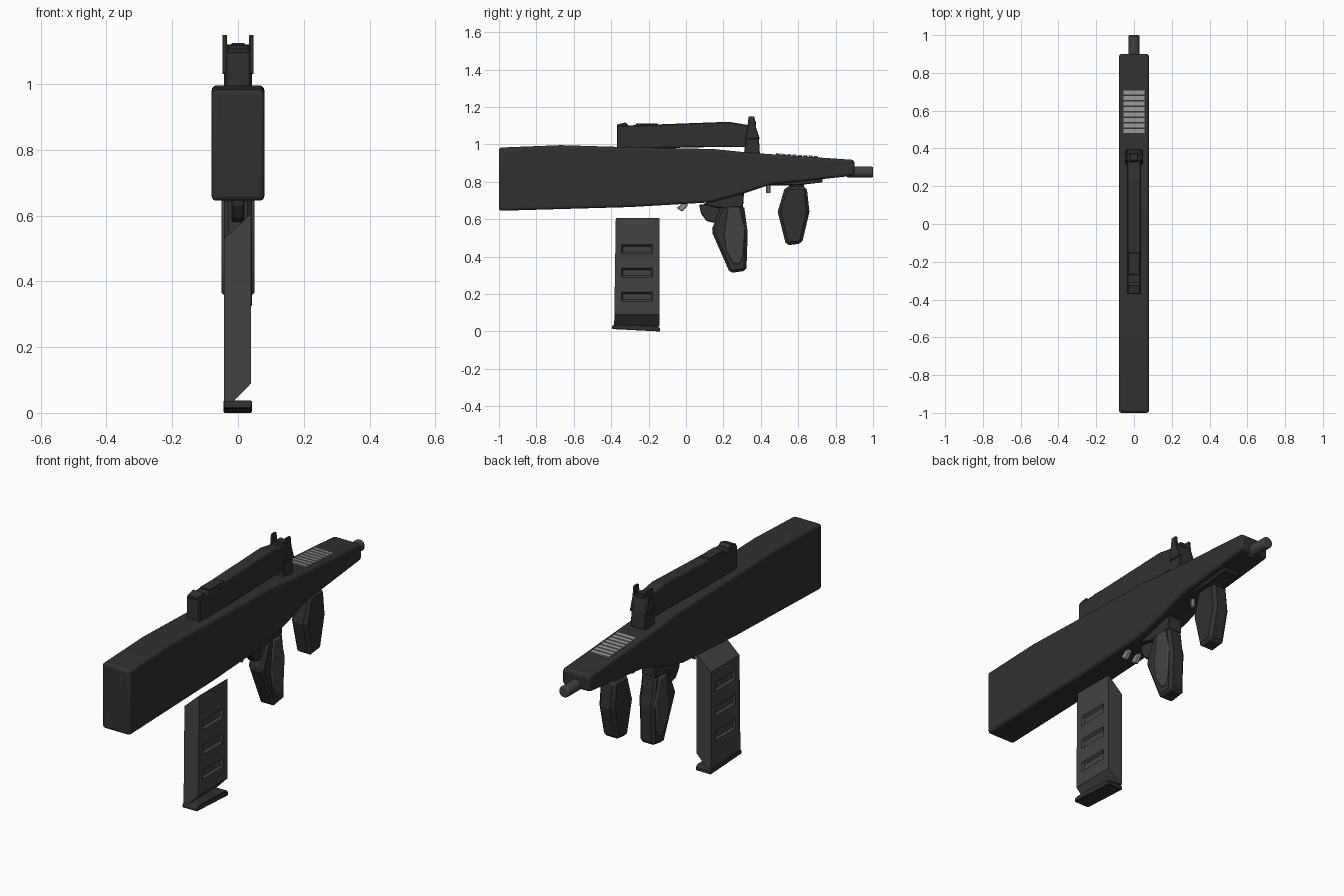
import bpy, bmesh, math
from mathutils import Vector, Matrix

if "Cube" in bpy.data.objects:
    bpy.data.objects.remove(bpy.data.objects["Cube"])


def material(name, v):
    m = bpy.data.materials.new(name)
    m.diffuse_color = (v, v, v, 1)
    m.use_nodes = True
    m.node_tree.nodes["Principled BSDF"].inputs["Base Color"].default_value = m.diffuse_color
    return m


BLACK = material("black", 0.03)
DARK = material("dark_grey", 0.055)
GREY = material("light_grey", 0.3)


def finish(name, bm, mat, bevel=0.0, segs=1):
    bmesh.ops.recalc_face_normals(bm, faces=bm.faces)
    me = bpy.data.meshes.new(name)
    bm.to_mesh(me)
    bm.free()
    ob = bpy.data.objects.new(name, me)
    bpy.context.collection.objects.link(ob)
    me.materials.append(mat)
    if bevel:
        b = ob.modifiers.new("bevel", "BEVEL")
        b.width, b.segments = bevel, segs
        b.limit_method, b.angle_limit = "ANGLE", math.radians(40)
    if segs > 1:
        bpy.ops.object.select_all(action="DESELECT")
        ob.select_set(True)
        bpy.context.view_layer.objects.active = ob
        bpy.ops.object.shade_smooth_by_angle(angle=math.radians(35))
    return ob


def prism(name, pts, x0, x1, mat=BLACK, bevel=0.0, segs=1):
    """Extrude a (y, z) side profile from x0 to x1."""
    bm = bmesh.new()
    f = bm.faces.new([bm.verts.new((x0, y, z)) for y, z in pts])
    ext = bmesh.ops.extrude_face_region(bm, geom=[f])["geom"]
    bmesh.ops.translate(bm, vec=(x1 - x0, 0, 0),
                        verts=[v for v in ext if isinstance(v, bmesh.types.BMVert)])
    return finish(name, bm, mat, bevel, segs)


def box(name, x, y, z, mat=BLACK, bevel=0.0):
    return prism(name, [(y[0], z[0]), (y[1], z[0]), (y[1], z[1]), (y[0], z[1])],
                 x[0], x[1], mat, bevel)


def rod(name, a, b, r, mat, sides=16, bevel=0.0):
    a, b = Vector(a), Vector(b)
    bm = bmesh.new()
    rot = (b - a).to_track_quat("Z", "Y").to_matrix().to_4x4()
    bmesh.ops.create_cone(bm, cap_ends=True, segments=sides, radius1=r, radius2=r,
                          depth=(b - a).length, matrix=Matrix.Translation((a + b) / 2) @ rot)
    return finish(name, bm, mat, bevel, 2)


# Main body with rounded long edges, and barrel
prism("body", [(-1, 0.645), (-0.3, 0.665), (0.13, 0.69), (0.30, 0.735), (0.45, 0.785),
               (0.9, 0.833), (0.9, 0.917), (0.35, 0.955), (0.15, 0.975), (-0.3, 0.985),
               (-0.67, 0.996), (-1, 0.983)], -0.08, 0.08, BLACK, 0.014, 3)
rod("barrel", (0, 0.86, 0.852), (0, 1.0, 0.852), 0.029, DARK, 20, 0.006)

# Carry sight along the top
prism("sight_housing", [(-0.37, 0.975), (-0.37, 1.10), (-0.26, 1.103), (0.23, 1.121),
                        (0.35, 1.10), (0.385, 1.03), (0.39, 0.985), (0.30, 0.985), (0.1, 0.985)],
      -0.038, 0.038, BLACK, 0.005)
box("sight_top_panel", (-0.03, 0.03), (-0.27, -0.15), (1.09, 1.111), BLACK, 0.003)
prism("rear_sight", [(-0.368, 1.09), (-0.368, 1.106), (-0.325, 1.118), (-0.31, 1.105), (-0.31, 1.09)],
      -0.03, 0.03)
prism("front_sight_base", [(0.31, 0.95), (0.395, 0.95), (0.39, 1.03), (0.37, 1.11), (0.33, 1.11),
                           (0.32, 1.03)], -0.042, 0.042, BLACK, 0.004)
box("front_sight_post", (-0.022, 0.022), (0.335, 0.375), (1.10, 1.125), BLACK, 0.004)
for s, side in ((-1, "left"), (1, "right")):
    prism("front_sight_ear_" + side,
          [(0.32, 1.03), (0.395, 1.03), (0.372, 1.10), (0.366, 1.15), (0.335, 1.15), (0.33, 1.11)],
          s * 0.034, s * 0.047, BLACK, 0.002)

# Top rail slats following the slope of the body
for i in range(8):
    y = 0.482 + i * 0.029
    z = 0.955 - (y - 0.35) * 0.069
    prism("rail_slat_%d" % (i + 1), [(y, z - 0.012), (y, z + 0.007), (y + 0.022, z + 0.005),
                                     (y + 0.022, z - 0.013)], -0.055, 0.055, GREY)

# Lower rail, pin and folding fore grip
prism("lower_rail", [(0.44, 0.78), (0.60, 0.782), (0.73, 0.797), (0.73, 0.825), (0.44, 0.80)],
      -0.045, 0.045, BLACK, 0.004)
rod("sling_pin", (0, 0.44, 0.74), (0, 0.44, 0.80), 0.011, GREY, 10)
prism("fore_grip", [(0.53, 0.775), (0.645, 0.775), (0.66, 0.64), (0.62, 0.47), (0.535, 0.46),
                    (0.49, 0.64)], -0.045, 0.045, BLACK, 0.016)
box("fore_grip_mount", (-0.025, 0.025), (0.55, 0.63), (0.76, 0.80))

# Main grip with raised side panels
prism("grip_mount", [(0.09, 0.68), (0.17, 0.66), (0.305, 0.665), (0.31, 0.74), (0.13, 0.70)],
      -0.04, 0.04, BLACK, 0.004)
prism("main_grip", [(0.19, 0.675), (0.31, 0.675), (0.33, 0.53), (0.323, 0.325), (0.235, 0.312),
                    (0.135, 0.54)], -0.043, 0.043, BLACK, 0.014)
for s, side in ((-1, "left"), (1, "right")):
    prism("grip_panel_" + side,
          [(0.225, 0.665), (0.285, 0.665), (0.315, 0.55), (0.305, 0.40), (0.285, 0.36),
           (0.255, 0.36), (0.215, 0.43), (0.205, 0.52)], s * 0.03, s * 0.05, DARK, 0.007, 3)

# Trigger and selector levers
prism("trigger", [(0.07, 0.68), (0.08, 0.63), (0.11, 0.59), (0.155, 0.58), (0.20, 0.68)],
      -0.02, 0.02, BLACK, 0.005)
for s, side in ((-1, "left"), (1, "right")):
    prism("lever_" + side, [(-0.05, 0.66), (-0.02, 0.64), (0.01, 0.675), (0.0, 0.70)],
          s * 0.02, s * 0.042, GREY, 0.004)

# Magazine: slanted front profile extruded along y
bm = bmesh.new()
prof = [(-0.043, 0.53), (0.04, 0.606), (0.04, 0.09), (-0.018, 0.03), (-0.043, 0.03)]
loops = [[bm.verts.new((x, y0 + k * (z - 0.3), z)) for x, z in prof]
         for y0, k in ((-0.38, 0.015), (-0.142, 0.0))]
bm.faces.new(loops[0])
bm.faces.new(loops[1])
for i in range(5):
    j = (i + 1) % 5
    bm.faces.new((loops[0][i], loops[0][j], loops[1][j], loops[1][i]))
mag = finish("magazine", bm, DARK)

# Three grip recesses on each face of the magazine
for i, z in enumerate((0.185, 0.313, 0.44)):
    for s, x in ((-1, -0.043), (1, 0.04)):
        bm = bmesh.new()
        bmesh.ops.create_cube(bm, size=1)
        for v in bm.verts:
            inner = v.co.x * s < 0
            v.co = Vector((x + s * (-0.012 if inner else 0.012),
                           -0.2625 + v.co.y * (0.15 if inner else 0.18),
                           z + v.co.z * (0.03 if inner else 0.07)))
        cut = finish("recess_cutter_%d_%d" % (i, s), bm, BLACK)
        cut.hide_render = True
        cut.hide_set(True)
        d = mag.modifiers.new("recess", "BOOLEAN")
        d.operation, d.object, d.solver = "DIFFERENCE", cut, "EXACT"
prism("magazine_base", [(-0.395, 0.013), (-0.395, 0.03), (-0.375, 0.038), (-0.15, 0.03),
                        (-0.14, 0.018), (-0.14, 0.0)], -0.044, 0.042, BLACK, 0.003)
